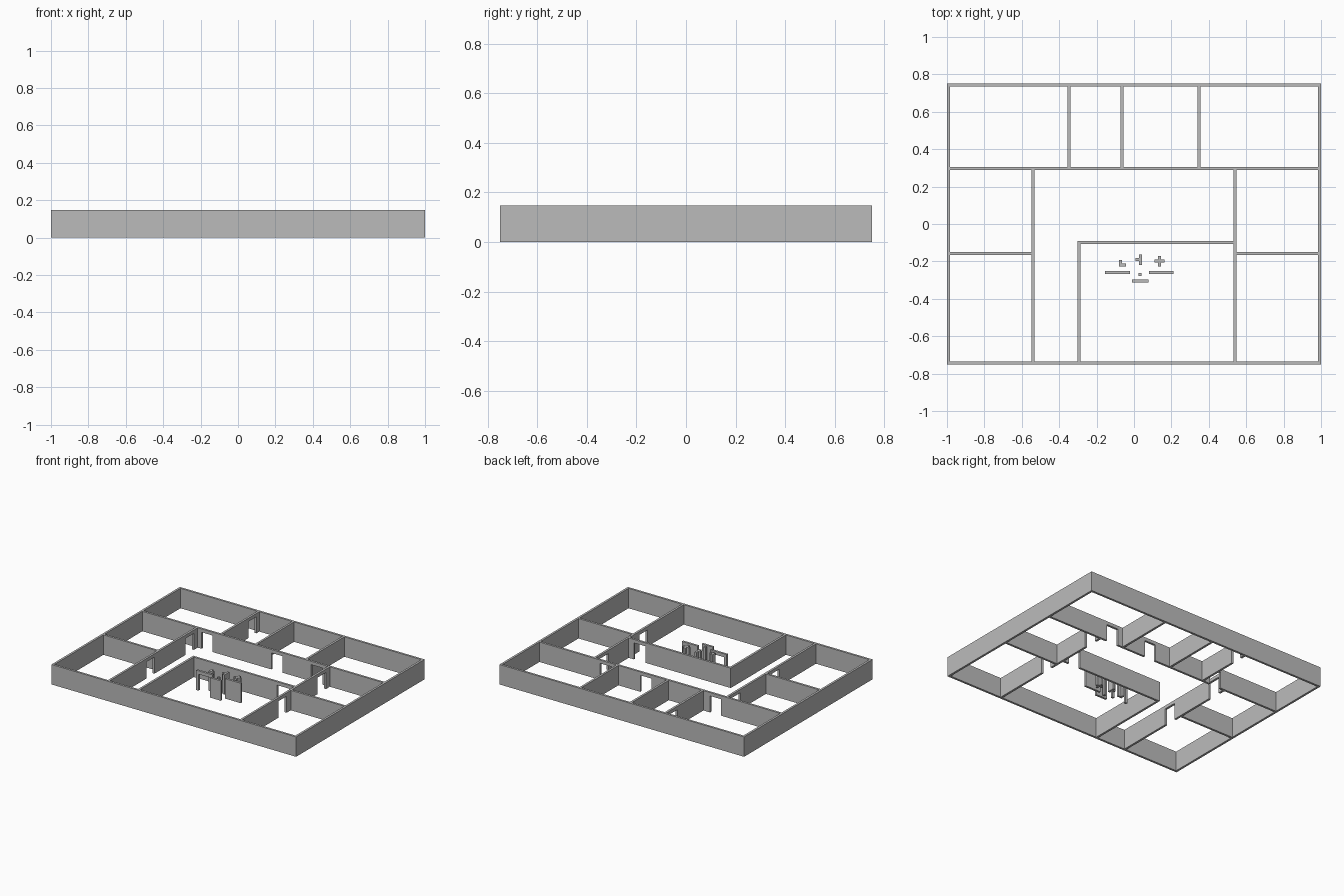
import bpy
import bmesh
from mathutils import Vector

if "Cube" in bpy.data.objects:
    bpy.data.objects.remove(bpy.data.objects["Cube"], do_unlink=True)

HEIGHT = 0.147      # wall height
DOOR_TOP = 0.122    # underside of lintels
T = 0.016           # wall thickness
H = T / 2
W, D = 1.0, 0.75    # half width and half depth of the building

grey = bpy.data.materials.new("plain grey")
grey.use_nodes = True
colour = (0.5, 0.5, 0.5, 1)
grey.diffuse_color = colour
grey.node_tree.nodes["Principled BSDF"].inputs["Base Color"].default_value = colour


def prism(name, points, offset):
    """Extrude a flat outline by an offset vector."""
    bm = bmesh.new()
    face = bm.faces.new([bm.verts.new(p) for p in points])
    new = bmesh.ops.extrude_face_region(bm, geom=[face])["geom"]
    verts = [v for v in new if isinstance(v, bmesh.types.BMVert)]
    bmesh.ops.translate(bm, vec=Vector(offset), verts=verts)
    bmesh.ops.recalc_face_normals(bm, faces=bm.faces)
    mesh = bpy.data.meshes.new(name)
    bm.to_mesh(mesh)
    bm.free()
    mesh.materials.append(grey)
    obj = bpy.data.objects.new(name, mesh)
    bpy.context.collection.objects.link(obj)
    return obj


def wall(name, axis, pos, start, end, doors=()):
    """Wall running along an axis, its elevation notched by doorways."""
    outline = [(start, 0)]
    for a, b in doors:
        outline += [(a, 0), (a, DOOR_TOP), (b, DOOR_TOP), (b, 0)]
    outline += [(end, 0), (end, HEIGHT), (start, HEIGHT)]
    if axis == "x":
        return prism(name, [(u, pos - H, z) for u, z in outline], (0, T, 0))
    return prism(name, [(pos - H, u, z) for u, z in outline], (T, 0, 0))


def post(name, plan):
    """Full-height post with the given plan outline."""
    return prism(name, [(x, y, 0) for x, y in plan], (0, 0, HEIGHT))


# Outer walls
wall("front_outer_wall", "x", -D + H, -W, W)
wall("back_outer_wall", "x", D - H, -W, W)
for side, s in (("left", 1), ("right", -1)):
    wall(side + "_outer_wall", "y", s * (W - H), -D + T, D - T)

# Cross wall with three doorways into the back rooms
BACK, SIDE = 0.297, 0.54
wall("back_cross_wall", "x", BACK, -W + T, W - T,
     [(-0.5, -0.41), (0.07, 0.16), (0.395, 0.49)])

# Back room dividers
wall("back_divider_right", "y", -0.348, BACK + H, D - T, [(0.61, 0.70)])
wall("back_divider_middle", "y", -0.064, BACK + H, D - T)
wall("back_divider_left", "y", 0.347, BACK + H, D - T)

# Side rooms, two on each side
for side, s in (("left", 1), ("right", -1)):
    wall(side + "_corridor_wall", "y", s * SIDE, -D + T, BACK - H,
         [(-0.31, -0.215), (0.145, 0.245)])
    ends = sorted((s * (SIDE + H), s * (W - T)))
    wall(side + "_room_divider", "x", -0.158, *ends)

# Large front room
wall("front_room_back_wall", "x", -0.099, -0.294 - H, SIDE - H, [(0.395, 0.49)])
wall("front_room_side_wall", "y", -0.294, -D + T, -0.099 - H)

# Loose sample pieces standing in the front room
wall("sample_doorway", "x", -0.259, -0.155, -0.022, [(-0.136, -0.041)])
wall("sample_long_panel", "x", -0.259, 0.08, 0.21)
wall("sample_short_panel", "x", -0.304, -0.012, 0.078)
wall("sample_square_post", "x", -0.27, 0.023, 0.041)

# Corner post
x, y, r = -0.08, -0.228, 0.036
post("sample_corner_post", [(x, y), (x + r, y), (x + r, y + T), (x + T, y + T),
                            (x + T, y + r), (x, y + r)])

# Tee post
x, y, r = 0.036, -0.191, 0.027
post("sample_tee_post", [(x - H, y - r), (x + H, y - r), (x + H, y + r),
                         (x - H, y + r), (x - H, y + H), (x - r, y + H),
                         (x - r, y - H), (x - H, y - H)])

# Cross post, one corner outline turned four times
plan = []
dx, dy = (1, 0), (0, 1)
for i in range(4):
    for u, v in ((r, -H), (r, H), (H, H)):
        plan.append((0.136 + u * dx[0] + v * dy[0], -0.199 + u * dx[1] + v * dy[1]))
    dx, dy = dy, (-dx[0], -dx[1])
post("sample_cross_post", plan)
